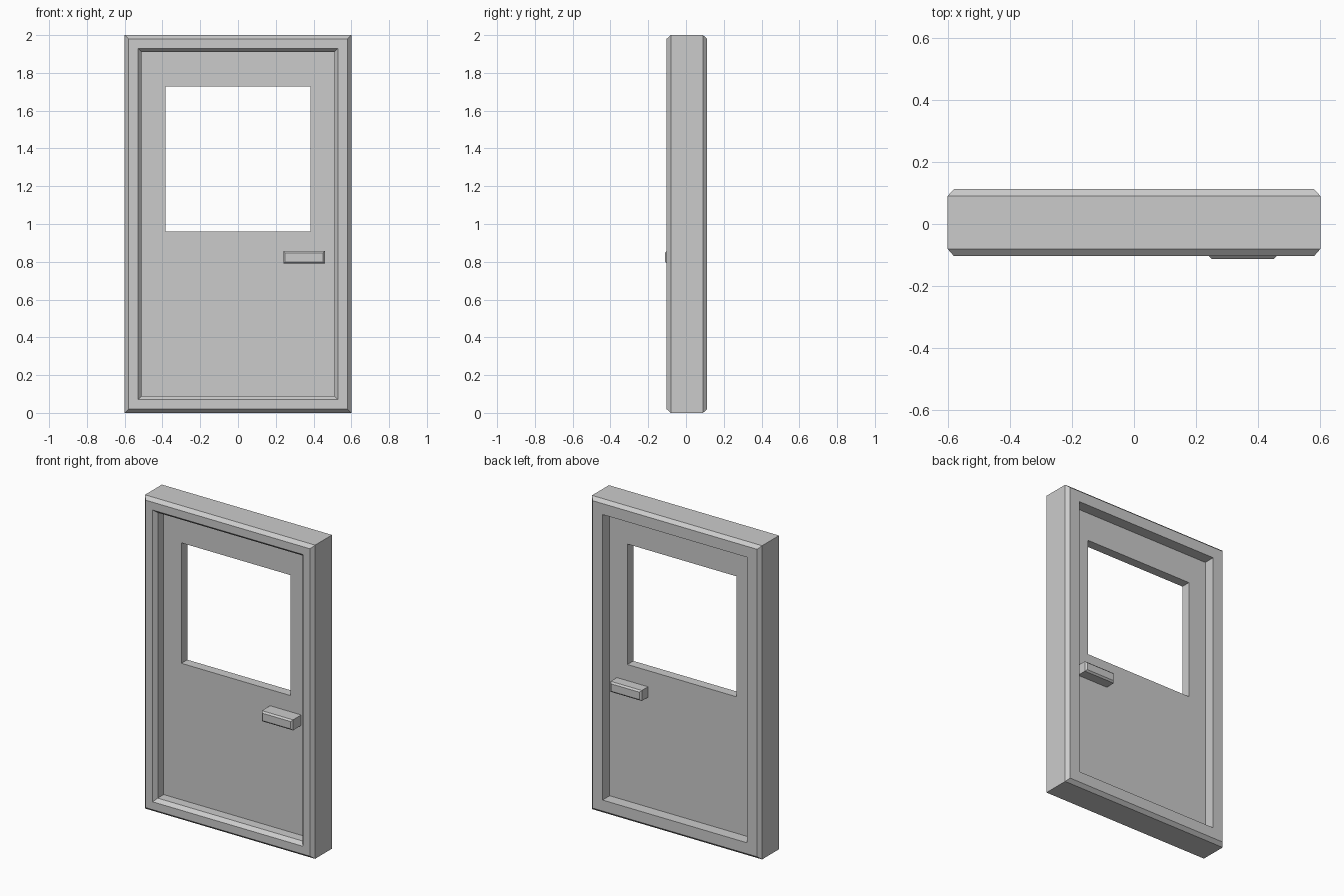
import bpy, bmesh

if "Cube" in bpy.data.objects:
    bpy.data.objects.remove(bpy.data.objects["Cube"])


def rect_loops(name, rect, steps, closed):
    """Skin a stack of inset rectangles. Each step is (inset, y).
    closed=True joins last loop to first (a ring); otherwise the ends are capped."""
    x0, x1, z0, z1 = rect
    bm = bmesh.new()
    loops = []
    for d, y in steps:
        loops.append([bm.verts.new(p) for p in (
            (x0 + d, y, z0 + d), (x1 - d, y, z0 + d),
            (x1 - d, y, z1 - d), (x0 + d, y, z1 - d))])
    pairs = list(zip(loops, loops[1:]))
    if closed:
        pairs.append((loops[-1], loops[0]))
    else:
        bm.faces.new(loops[0])
        bm.faces.new(loops[-1])
    for a, b in pairs:
        for i in range(4):
            j = (i + 1) % 4
            bm.faces.new((a[i], a[j], b[j], b[i]))
    bmesh.ops.recalc_face_normals(bm, faces=bm.faces)
    me = bpy.data.meshes.new(name)
    bm.to_mesh(me)
    bm.free()
    ob = bpy.data.objects.new(name, me)
    bpy.context.collection.objects.link(ob)
    return ob


# Frame: chamfered outside, chamfered front lip, plain rear opening
rect_loops("door_frame", (-0.6, 0.6, 0.0, 2.0), [
    (0.0, -0.08), (0.02, -0.103), (0.07, -0.103), (0.09, -0.08),
    (0.09, 0.112), (0.02, 0.112), (0.0, 0.09)], True)

# Door panel: rectangular slab with the window opening cut in one boolean
panel = rect_loops("door_panel", (-0.515, 0.515, 0.09, 1.915),
                   [(0.0, -0.02), (0.0, 0.04)], False)
cutter = rect_loops("window_cutter", (-0.385, 0.385, 0.96, 1.728),
                    [(0.0, -0.3), (0.0, 0.3)], False)
cutter.hide_render = True
cutter.hide_viewport = True
cutter.display_type = 'WIRE'
cut = panel.modifiers.new("window", 'BOOLEAN')
cut.operation = 'DIFFERENCE'
cut.solver = 'EXACT'
cut.object = cutter

# Handles: chamfered bars on both faces of the panel
for side, base, name in ((-1, -0.02, "front_handle"), (1, 0.04, "back_handle")):
    rect_loops(name, (0.24, 0.46, 0.79, 0.857),
               [(0.0, base), (0.0, side * 0.102), (0.01, side * 0.112)], False)
